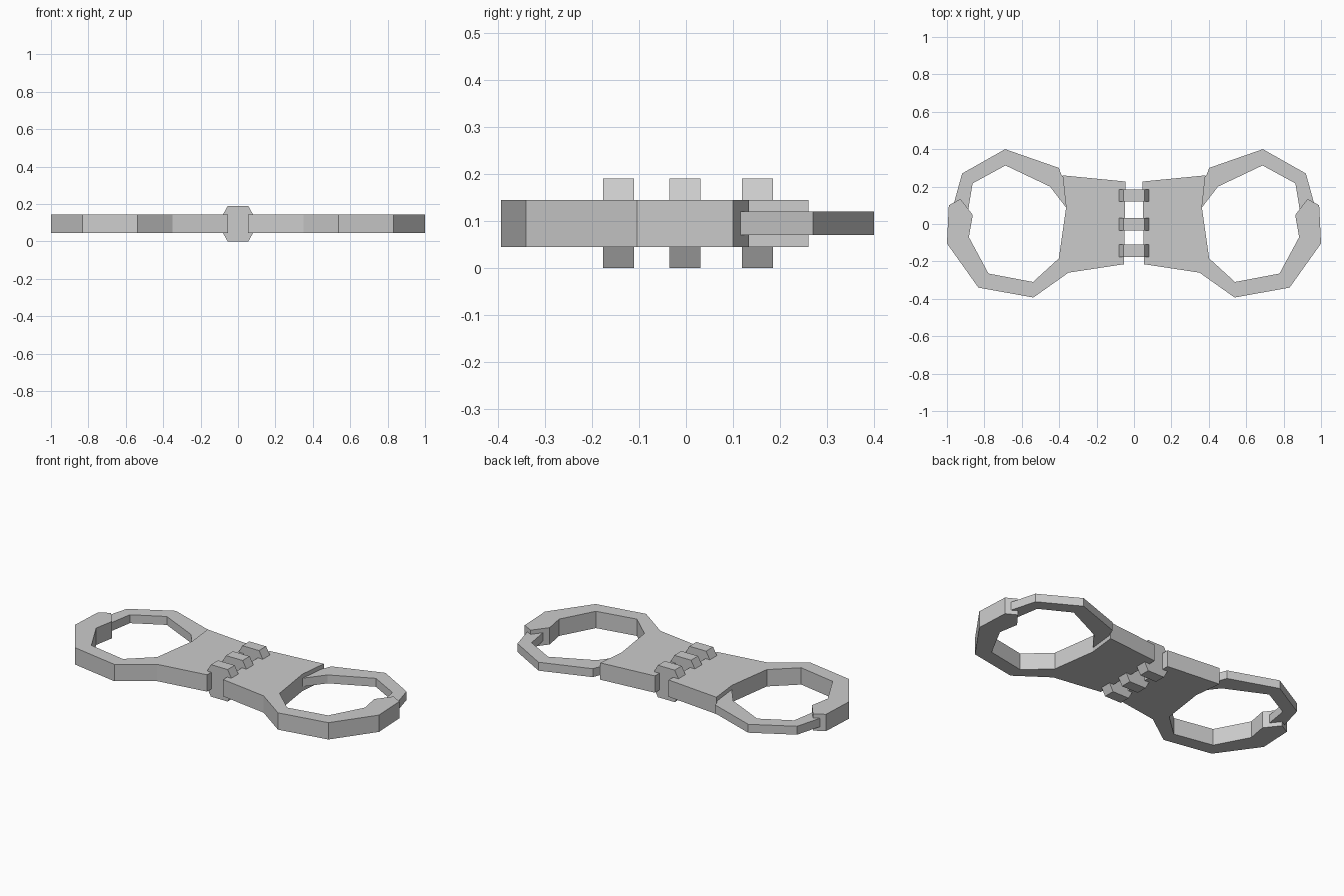
import bpy
import bmesh
from mathutils import Vector

if "Cube" in bpy.data.objects:
    bpy.data.objects.remove(bpy.data.objects["Cube"], do_unlink=True)

# Single grey metal
metal = bpy.data.materials.new("grey_metal")
metal.use_nodes = True
grey = (0.6, 0.6, 0.6, 1)
metal.diffuse_color = grey
metal.node_tree.nodes["Principled BSDF"].inputs["Base Color"].default_value = grey


def prism(name, outline, extrude):
    """Extrude a closed outline of 3D points along a vector."""
    bm = bmesh.new()
    face = bm.faces.new([bm.verts.new(p) for p in outline])
    result = bmesh.ops.extrude_face_region(bm, geom=[face], use_keep_orig=True)
    moved = [g for g in result["geom"] if isinstance(g, bmesh.types.BMVert)]
    bmesh.ops.translate(bm, verts=moved, vec=Vector(extrude))
    bmesh.ops.recalc_face_normals(bm, faces=bm.faces)
    mesh = bpy.data.meshes.new(name)
    bm.to_mesh(mesh)
    bm.free()
    mesh.materials.append(metal)
    obj = bpy.data.objects.new(name, mesh)
    bpy.context.collection.objects.link(obj)
    return obj


def flat_pair(name, outline, bottom, top):
    """Horizontal plate on the left side, mirrored to the right."""
    obj = prism(name, [(x, y, bottom) for x, y in outline], (0, 0, top - bottom))
    obj.modifiers.new("Mirror", "MIRROR").use_clip = False
    return obj


# Fixed cuff: hinge plate running into the thick half ring
cuff = [
    (0.045, 0.227), (0.053, -0.215), (0.35, -0.26),            # hinge plate
    (0.538, -0.393), (0.832, -0.34), (1.0, -0.104),            # outer ring
    (0.99, 0.1), (0.928, 0.134), (0.862, 0.048),               # jaw tip
    (0.883, -0.07), (0.778, -0.265), (0.54, -0.31),            # inner ring
    (0.402, -0.184), (0.363, 0.088), (0.382, 0.26),            # plate edge
]
flat_pair("fixed_cuffs", cuff, 0.045, 0.145)

# Swinging arm: thinner bar, ends buried in the cuff
arm = [
    (0.34, 0.19), (0.388, 0.262), (0.402, 0.3),
    (0.689, 0.4), (0.919, 0.27), (0.963, 0.11), (0.95, 0.05),
    (0.893, 0.04), (0.885, 0.083), (0.863, 0.217),
    (0.687, 0.313), (0.449, 0.2), (0.363, 0.088),
]
flat_pair("swinging_arms", arm, 0.07, 0.12)

# Three chamfered links joining the two plates
link = [(0.055, 0), (0.08, 0.045), (0.08, 0.145), (0.055, 0.19)]
link += [(-x, z) for x, z in reversed(link)]
for place, y in (("front", -0.143), ("middle", -0.002), ("back", 0.152)):
    prism(place + "_link", [(x, y - 0.033, z) for x, z in link], (0, 0.066, 0))
